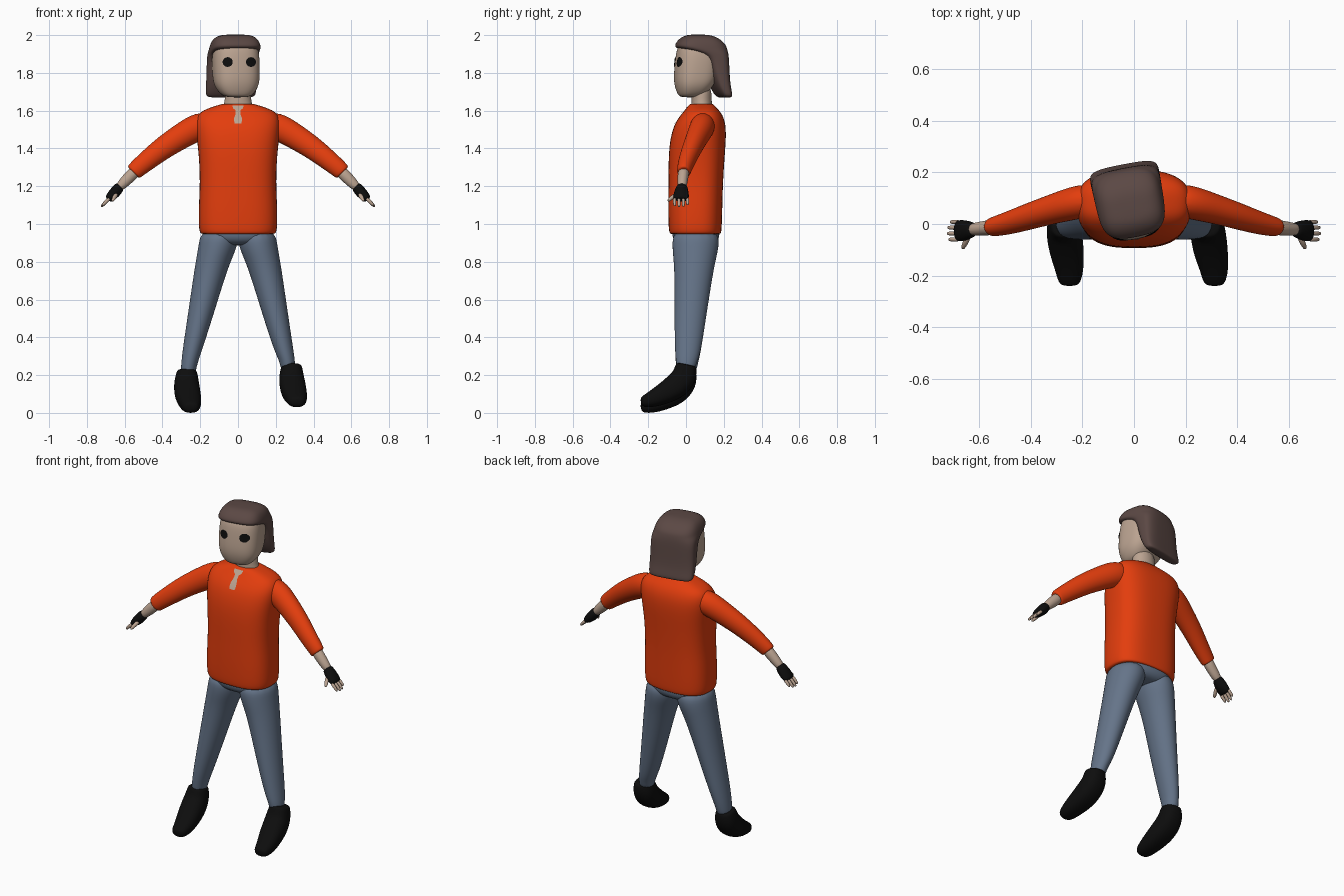
import bpy, bmesh, math
from mathutils import Vector, Matrix


def material(name, rgb):
    m = bpy.data.materials.new(name)
    m.diffuse_color = (*rgb, 1)
    return m


ORANGE = material("orange_knit", (0.77, 0.047, 0.004))
DENIM = material("blue_denim", (0.13, 0.175, 0.25))
SKIN = material("skin", (0.50, 0.37, 0.285))
HAIR = material("brown_hair", (0.105, 0.065, 0.058))
BLACK = material("black", (0.004, 0.004, 0.004))


def finish(name, bm, mat):
    me = bpy.data.meshes.new(name)
    bm.to_mesh(me)
    bm.free()
    me.materials.append(mat)
    for p in me.polygons:
        p.use_smooth = True
    ob = bpy.data.objects.new(name, me)
    bpy.context.collection.objects.link(ob)
    return ob


def loft(name, rings, mat, ref=None, power=2.0, n=16, matrix=None, levels=2):
    """Skin rings (x, y, z, half_u, half_v); flat rings, or square to the path if ref is given."""
    bm = bmesh.new()
    pts = [Vector(r[:3]) for r in rings]
    loops = []
    for i, r in enumerate(rings):
        u, v = Vector((1, 0, 0)), Vector((0, 1, 0))
        if ref:
            t = (pts[min(i + 1, len(pts) - 1)] - pts[max(i - 1, 0)]).normalized()
            u = Vector(ref)
            u = (u - t * u.dot(t)).normalized()
            v = t.cross(u)
        loop = []
        for k in range(n):
            a = 2 * math.pi * (k + 0.5) / n
            c, s = math.cos(a), math.sin(a)
            cu = math.copysign(abs(c) ** (2 / power), c) * r[3] * 1.025
            sv = math.copysign(abs(s) ** (2 / power), s) * r[4] * 1.025
            loop.append(bm.verts.new(pts[i] + u * cu + v * sv))
        loops.append(loop)
    for a, b in zip(loops, loops[1:]):
        for k in range(n):
            j = (k + 1) % n
            bm.faces.new((a[k], a[j], b[j], b[k]))
    bm.faces.new(loops[0])
    bm.faces.new(loops[-1])
    bmesh.ops.recalc_face_normals(bm, faces=bm.faces)
    if matrix:
        bm.transform(matrix)
    ob = finish(name, bm, mat)
    ob.modifiers.new("smooth", 'SUBSURF').levels = levels
    ob.modifiers[0].render_levels = levels
    return ob


def span(z, rx, front, back, x=0.0):
    """Flat ring given by its front and back y."""
    return (x, (front + back) / 2, z, rx, (back - front) / 2)


def project(ob, target):
    """Lay a thin plate on the front of the target."""
    m = ob.modifiers.new("lay_on", 'SHRINKWRAP')
    m.target = target
    m.wrap_method = 'PROJECT'
    m.use_project_y = True
    m.use_positive_direction = True
    m.wrap_mode = 'ABOVE_SURFACE'
    m.offset = 0.004


# Sweater body
torso = loft("sweater_body", [
    span(0.945, 0.185, -0.075, 0.175), span(0.95, 0.197, -0.085, 0.183),
    span(0.98, 0.205, -0.09, 0.187), span(1.10, 0.204, -0.092, 0.19),
    span(1.22, 0.197, -0.09, 0.193), span(1.36, 0.203, -0.09, 0.202),
    span(1.46, 0.215, -0.08, 0.21), span(1.54, 0.222, -0.055, 0.207),
    span(1.59, 0.205, -0.015, 0.185), span(1.615, 0.15, 0.005, 0.16),
    span(1.635, 0.085, 0.02, 0.142), span(1.637, 0.07, 0.03, 0.135)],
    ORANGE, power=2.7, n=24)

# Keyhole neckline, a thin skin-coloured plate
bm = bmesh.new()
rows = [(1.625, 0.03), (1.61, 0.026), (1.60, 0.012), (1.58, 0.013),
        (1.56, 0.02), (1.54, 0.02), (1.53, 0.017)]
prev = None
for z, w in rows:
    cur = [bm.verts.new((x, -0.3, z)) for x in (-w, 0, w)]
    if prev:
        for k in (0, 1):
            bm.faces.new((cur[k], cur[k + 1], prev[k + 1], prev[k]))
    prev = cur
project(finish("neck_opening", bm, SKIN), torso)

# Hips
loft("hips", [span(1.0, 0.18, -0.07, 0.17), span(0.94, 0.19, -0.075, 0.18),
              span(0.905, 0.16, -0.06, 0.165), span(0.885, 0.10, -0.02, 0.13)],
     DENIM, power=2.5)

# Arms and hands, mirrored
for side, s in (("left", 1), ("right", -1)):
    flip = Matrix.Diagonal((s, 1, 1, 1))

    def limb(name, rings, mat, **kw):
        ob = loft(side + "_" + name, rings, mat, ref=(0, 1, 0), matrix=flip, **kw)
        if s < 0:
            ob.data.flip_normals()

    limb("sleeve", [(0.14, 0.098, 1.535, 0.06, 0.065), (0.22, 0.085, 1.512, 0.066, 0.074),
                    (0.30, 0.062, 1.465, 0.058, 0.067), (0.39, 0.035, 1.408, 0.052, 0.061),
                    (0.48, 0.005, 1.337, 0.045, 0.053), (0.54, -0.01, 1.287, 0.038, 0.047),
                    (0.552, -0.012, 1.275, 0.035, 0.044), (0.555, -0.012, 1.272, 0.028, 0.036)],
         ORANGE)
    limb("forearm", [(0.53, -0.01, 1.295, 0.032, 0.034), (0.58, -0.017, 1.243, 0.029, 0.032),
                     (0.645, -0.023, 1.178, 0.024, 0.024)], SKIN, n=12)
    limb("glove", [(0.622, -0.022, 1.2, 0.026, 0.024), (0.63, -0.022, 1.193, 0.031, 0.029),
                   (0.655, -0.025, 1.163, 0.041, 0.031), (0.68, -0.026, 1.138, 0.042, 0.024),
                   (0.69, -0.026, 1.128, 0.036, 0.018)], BLACK, n=12)
    for i, (y, reach) in enumerate(((-0.06, 0.036), (-0.037, 0.042), (-0.014, 0.04), (0.008, 0.03))):
        x, z = 0.678, 1.138
        limb("finger_%d" % (i + 1),
             [(x, y, z, 0.010, 0.011), (x + reach * 0.6, y, z - reach * 0.55, 0.009, 0.010),
              (x + reach + 0.006, y, z - reach - 0.008, 0.008, 0.008)], SKIN, n=8, levels=1)
    limb("thumb", [(0.642, -0.045, 1.16, 0.014, 0.014), (0.655, -0.075, 1.14, 0.011, 0.012),
                   (0.666, -0.098, 1.12, 0.008, 0.008)], SKIN, n=8, levels=1)

# Legs and boots; the boots are turned and set at different heights
for side, s, low, ankle, toe in (("left", 1, 0.03, 0.285, 0.312), ("right", -1, 0.0, -0.27, -0.25)):
    loft(side + "_trouser_leg", [
        (s * 0.098, 0.05, 0.97, 0.095, 0.115), (s * 0.103, 0.052, 0.90, 0.104, 0.125),
        (s * 0.122, 0.047, 0.83, 0.096, 0.115), (s * 0.146, 0.042, 0.75, 0.086, 0.102),
        (s * 0.202, 0.022, 0.5, 0.066, 0.083), (s * 0.245, 0.010, 0.32, 0.050, 0.068),
        (s * 0.262, 0.003, 0.24 + low, 0.040, 0.055), (s * 0.265, 0, 0.19 + low, 0.038, 0.045)],
        DENIM)
    mid = (ankle + toe) / 2
    loft(side + "_boot", [
        (ankle, 0.002, 0.228 + low, 0.045, 0.045), (ankle, 0.0, 0.22 + low, 0.054, 0.056),
        (ankle - 0.003, -0.005, 0.165 + low, 0.065, 0.066),
        (mid - 0.01, -0.045, 0.115 + low, 0.069, 0.070),
        (mid, -0.11, 0.075 + low, 0.066, 0.058), (toe, -0.175, 0.044 + low, 0.055, 0.045),
        (toe, -0.22, 0.030 + low, 0.045, 0.032), (toe, -0.24, 0.027 + low, 0.03, 0.02)],
        BLACK, ref=(1, 0, 0), power=2.4)

# Neck
loft("neck", [span(1.58, 0.085, 0.03, 0.14), span(1.635, 0.075, 0.03, 0.138),
              span(1.66, 0.068, 0.03, 0.135), span(1.74, 0.068, 0.03, 0.135)], SKIN)

# Head and hair, turned slightly to one side
turn = Matrix.Rotation(math.radians(11), 4, 'Z')
head = loft("head", [
    span(1.67, 0.055, -0.025, 0.06), span(1.685, 0.085, -0.04, 0.10),
    span(1.73, 0.115, -0.055, 0.14), span(1.78, 0.122, -0.06, 0.165),
    span(1.86, 0.123, -0.052, 0.175), span(1.92, 0.118, -0.045, 0.175),
    span(1.965, 0.10, -0.025, 0.15)], SKIN, power=2.7, n=20, matrix=turn)
loft("hair", [
    span(1.668, 0.115, 0.19, 0.23), span(1.68, 0.132, 0.17, 0.238),
    span(1.73, 0.134, 0.14, 0.226), span(1.80, 0.133, 0.115, 0.222),
    span(1.87, 0.133, 0.10, 0.22), span(1.905, 0.132, 0.06, 0.217),
    span(1.928, 0.130, -0.048, 0.212), span(1.95, 0.126, -0.052, 0.205),
    span(1.98, 0.113, -0.03, 0.175), span(1.998, 0.085, 0.0, 0.135),
    span(2.003, 0.05, 0.03, 0.10)], HAIR, power=3.2, n=20, matrix=turn)

# Eyes, thin discs laid on the face
for side, x in (("left", 0.067), ("right", -0.054)):
    bm = bmesh.new()
    bmesh.ops.create_circle(bm, cap_ends=True, cap_tris=True, segments=14, radius=0.026,
                            matrix=Matrix.Translation((x, -0.3, 1.857)) @ Matrix.Rotation(math.pi / 2, 4, 'X'))
    project(finish(side + "_eye", bm, BLACK), head)
